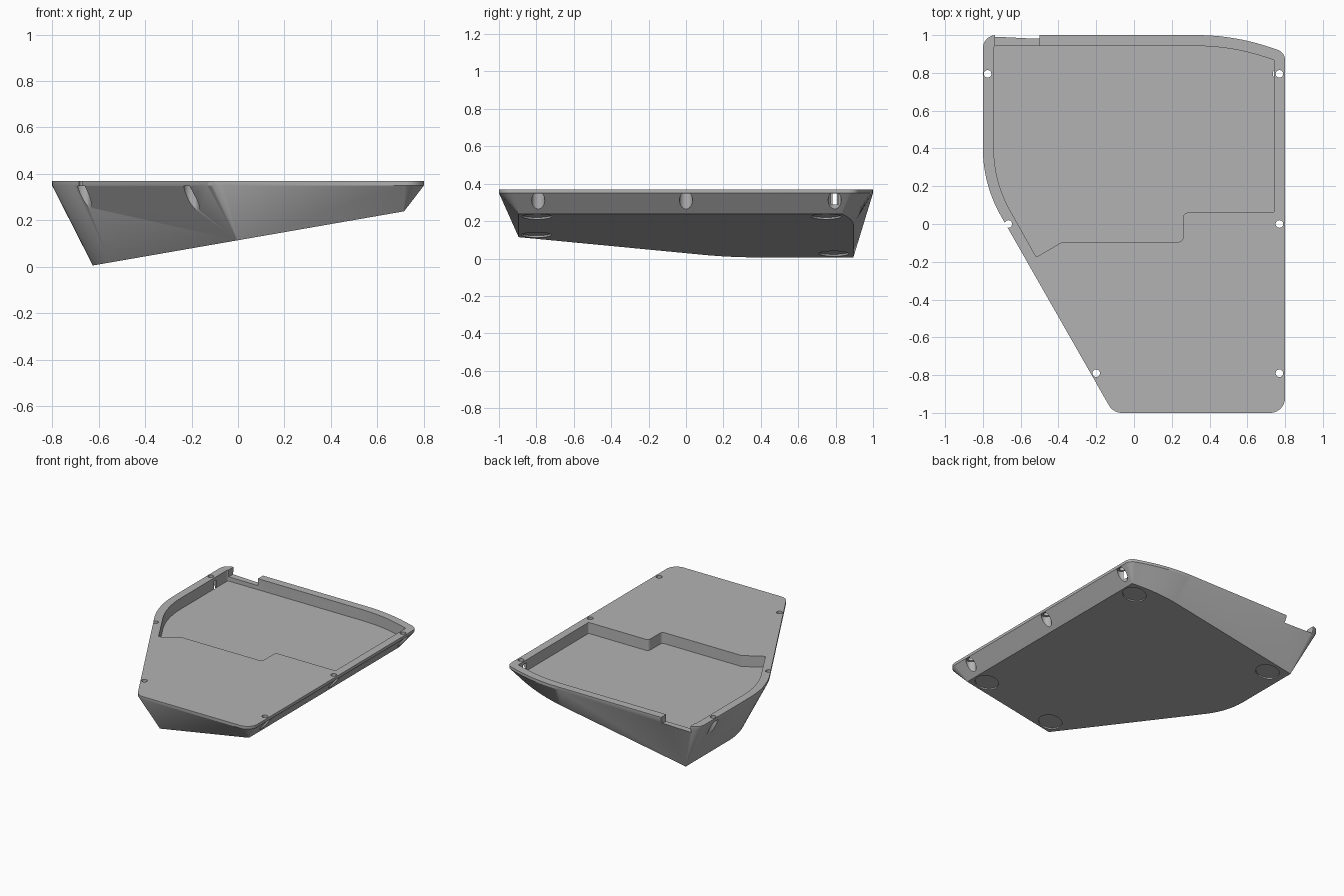
import bpy, bmesh, math
from mathutils import Vector, Matrix

if "Cube" in bpy.data.objects:
    bpy.data.objects.remove(bpy.data.objects["Cube"], do_unlink=True)

TOP, RIM, FLOOR = 0.37, 0.35, 0.29
TILT = 0.174                      # rise of the underside per unit of x


def underside(x):
    return 0.005 + TILT * (x + 0.63)


def inset(corners, d):
    """Mitred inward offset of a counter-clockwise list of (x, y, radius)."""
    result = []
    for i, (x, y, r) in enumerate(corners):
        p = Vector((x, y))
        a = (p - Vector(corners[i - 1][:2])).normalized()
        b = (Vector(corners[(i + 1) % len(corners)][:2]) - p).normalized()
        na, nb = Vector((-a.y, a.x)), Vector((-b.y, b.x))
        q = p + (na + nb) * d / (1 + na.dot(nb))
        result.append((q.x, q.y, r - d))
    return result


def fillet(corners, steps=12):
    """Round each corner with an arc of its own radius."""
    points = []
    for i, (x, y, r) in enumerate(corners):
        p, r = Vector((x, y)), max(r, 0.004)
        a = (Vector(corners[i - 1][:2]) - p).normalized()
        b = (Vector(corners[(i + 1) % len(corners)][:2]) - p).normalized()
        half = (math.pi - a.angle(b)) / 2
        centre = p + (a + b).normalized() * r / math.cos(half)
        start = p + a * r * math.tan(half) - centre
        turn = 2 * half * (1 if a.x * b.y - a.y * b.x < 0 else -1)
        points += [centre + Matrix.Rotation(turn * k / steps, 2) @ start
                   for k in range(steps + 1)]
    return points


def loft(name, rings):
    """Solid skinned through matching rings of 3D points, lowest first."""
    bm = bmesh.new()
    rows = [[bm.verts.new(p) for p in ring] for ring in rings]
    for low, high in zip(rows, rows[1:]):
        for i in range(len(low)):
            bm.faces.new((low[i - 1], low[i], high[i], high[i - 1]))
    bm.faces.new(rows[0][::-1])
    bm.faces.new(rows[-1])
    return finish(name, bm)


def finish(name, bm):
    mesh = bpy.data.meshes.new(name)
    bm.to_mesh(mesh)
    bm.free()
    ob = bpy.data.objects.new(name, mesh)
    bpy.context.collection.objects.link(ob)
    return ob


def cylinder(name, radius, centre, depth, turn=0.0):
    bm = bmesh.new()
    bmesh.ops.create_cone(bm, cap_ends=True, segments=32, radius1=radius, radius2=radius,
                          depth=depth,
                          matrix=Matrix.Translation(centre) @ Matrix.Rotation(turn, 4, "Y"))
    return finish(name, bm)


def cut(target, cutter):
    """Subtract the cutter, trying the second solver if the first loses the body."""
    bpy.context.view_layer.objects.active = target
    before = target.data.copy()
    for solver in ("EXACT", "MANIFOLD"):
        mod = target.modifiers.new("cut", "BOOLEAN")
        mod.operation, mod.solver, mod.object = "DIFFERENCE", solver, cutter
        bpy.ops.object.modifier_apply(modifier=mod.name)
        xs = [v.co.x for v in target.data.vertices] or [0]
        if max(xs) - min(xs) > 1.5:
            break
        target.data = before.copy()
    bpy.data.objects.remove(cutter, do_unlink=True)


def ring(points, z):
    return [(p.x, p.y, z) for p in points]


# Tray body: thin upright rim, walls tapering to a tilted underside
outline = [(-0.11, -1, 0.08), (0.8, -1, 0.08), (0.8, 0.91, 0.06),
           (0.52, 1, 1.2), (-0.8, 1, 0.07), (-0.8, 0.21, 0.72)]
edge = fillet(outline)
base = []
for p in fillet(inset(outline, 0.105)):
    x = 0.045 + 0.964 * p.x
    base.append((x, p.y, underside(x)))
body = loft("tray_body", [base, ring(edge, RIM), ring(edge, TOP)])

# Stepped pocket following the rim at the back
inner = inset(outline, 0.058)
front_edge = [(-0.517, -0.175, 0.01), (-0.38, -0.095, 0.03),
              (0.26, -0.095, 0.025), (0.26, 0.06, 0.025), (0.742, 0.06, 0.01)]
pocket = fillet(front_edge + inner[2:], 8)
cut(body, loft("pocket_cutter", [ring(pocket, FLOOR), ring(pocket, 0.45)]))

# Cable notch in the back rim
notch = [Vector(c) for c in ((-0.735, 0.9), (-0.5, 0.9), (-0.5, 1.1), (-0.735, 1.1))]
cut(body, loft("notch_cutter", [ring(notch, 0.32), ring(notch, 0.45)]))

# Screw holes with wider bores opening through the sloping walls
for x, y in ((-0.775, 0.795), (-0.665, 0), (-0.2, -0.79),
             (0.77, 0.795), (0.77, 0), (0.77, -0.79)):
    cut(body, cylinder("bore_cutter", 0.035, (x, y, RIM - 0.252), 0.5))
    cut(body, cylinder("screw_cutter", 0.02, (x, y, RIM), 0.2))

# Shallow round foot recesses in the underside
for x, y in ((0.625, -0.797), (0.625, 0.749), (0.065, -0.8), (-0.51, 0.79)):
    cut(body, cylinder("foot_cutter", 0.08, (x, y, underside(x)), 0.02, -math.atan(TILT)))

# Single grey finish
grey = bpy.data.materials.new("mid_grey")
grey.use_nodes = True
colour = (0.45, 0.45, 0.45, 1)
grey.diffuse_color = colour
grey.node_tree.nodes["Principled BSDF"].inputs["Base Color"].default_value = colour
body.data.materials.clear()
body.data.materials.append(grey)
for poly in body.data.polygons:
    poly.material_index = 0

bpy.ops.object.select_all(action="DESELECT")
body.select_set(True)
bpy.context.view_layer.objects.active = body
bpy.ops.object.shade_smooth_by_angle(angle=math.radians(30))
